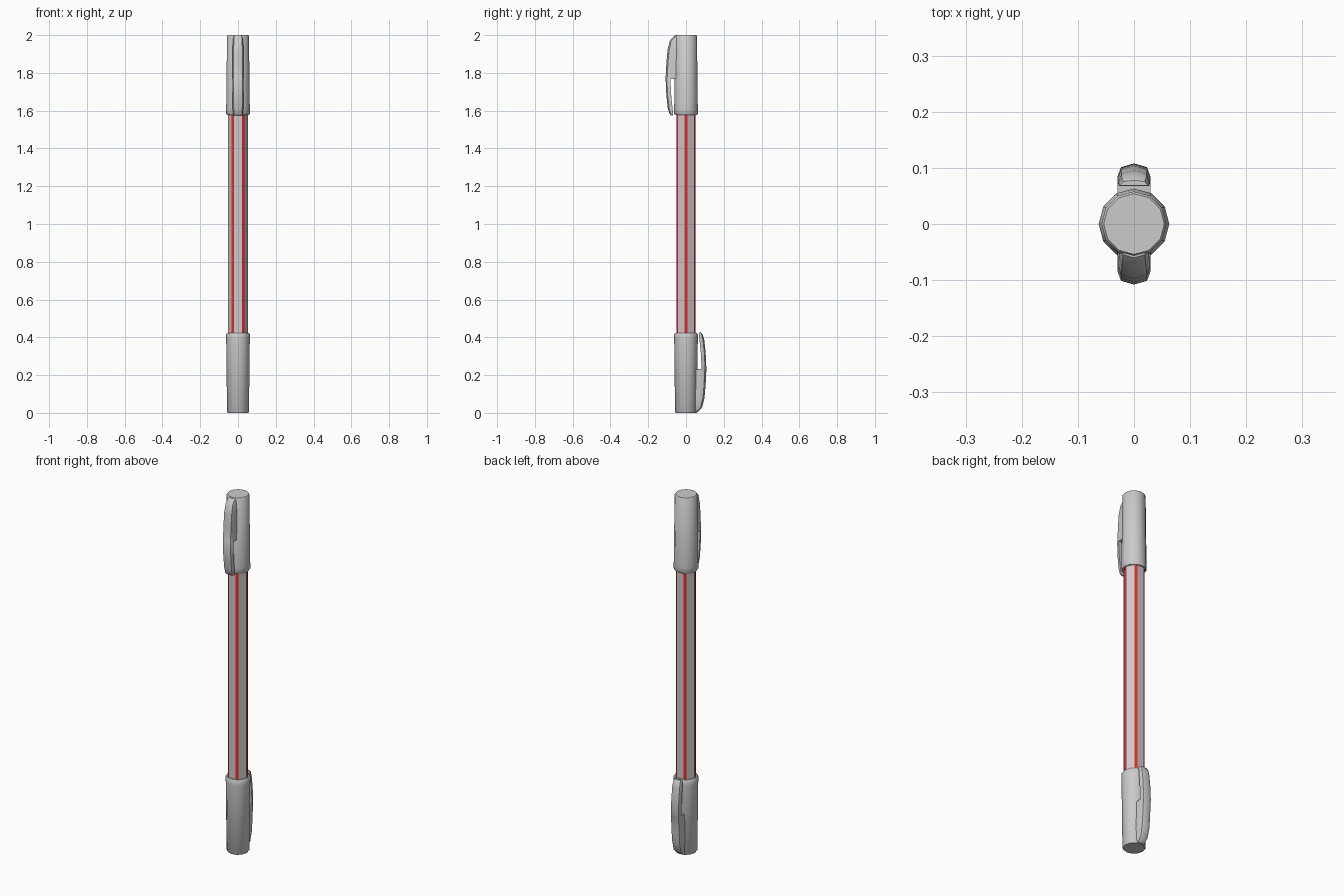
import bpy, bmesh
from math import sin, cos, radians, pi

if "Cube" in bpy.data.objects:
    bpy.data.objects.remove(bpy.data.objects["Cube"])


def loft(name, rings):
    """Skin a list of equal-length point rings and close both ends."""
    bm = bmesh.new()
    vs = [[bm.verts.new(p) for p in r] for r in rings]
    n = len(rings[0])
    for a, b in zip(vs, vs[1:]):
        for i in range(n):
            j = (i + 1) % n
            bm.faces.new((a[i], a[j], b[j], b[i]))
    bm.faces.new(vs[0])
    bm.faces.new(vs[-1])
    bmesh.ops.recalc_face_normals(bm, faces=bm.faces)
    me = bpy.data.meshes.new(name)
    bm.to_mesh(me)
    bm.free()
    ob = bpy.data.objects.new(name, me)
    bpy.context.collection.objects.link(ob)
    return ob


def smooth(ob, angle):
    bpy.ops.object.select_all(action='DESELECT')
    ob.select_set(True)
    bpy.context.view_layer.objects.active = ob
    bpy.ops.object.shade_smooth_by_angle(angle=radians(angle))


def flip(p):
    """Half turn about the pen's middle, for the lower cap."""
    return (p[0], -p[1], 2.0 - p[2])


# hexagonal barrel with narrow red corner strips
angles = [radians(60 * k + d) for k in range(6) for d in (-8, 8)]
barrel = loft("barrel", [[(0.054 * cos(a), 0.054 * sin(a), z) for a in angles]
                         for z in (0.38, 1.62)])
for name, colour in (("barrel_grey", (0.6, 0.6, 0.6, 1)), ("stripe_red", (0.85, 0.02, 0.02, 1))):
    m = bpy.data.materials.new(name)
    m.diffuse_color = colour
    m.use_nodes = True
    m.node_tree.nodes["Principled BSDF"].inputs["Base Color"].default_value = m.diffuse_color
    barrel.data.materials.append(m)
for i in range(12):
    barrel.data.polygons[i].material_index = 1 - i % 2

# cap: twelve-sided tapered sleeve, (radius, height)
cap_profile = [(0.059, 1.578), (0.063, 1.583), (0.0625, 1.61), (0.058, 1.995), (0.054, 2.0)]
cap = [[(r * cos(i * pi / 6), r * sin(i * pi / 6), z) for i in range(12)]
       for r, z in cap_profile]

# clip: (height, outer y, inner y, half width)
clip_profile = [(1.997, -0.060, -0.04, 0.024), (1.97, -0.086, -0.04, 0.027),
                (1.92, -0.098, -0.04, 0.029), (1.85, -0.104, -0.04, 0.029),
                (1.77, -0.108, -0.04, 0.029), (1.768, -0.108, -0.083, 0.029),
                (1.68, -0.104, -0.078, 0.029), (1.61, -0.096, -0.071, 0.028),
                (1.585, -0.088, -0.068, 0.027), (1.574, -0.078, -0.069, 0.024)]


def clip_ring(z, yo, yi, w):
    d = min(0.028, abs(yo - yi) * 0.9)
    return [(-w, yi, z), (-w, yo + d, z), (-0.8 * w, yo + 0.3 * d, z), (0, yo, z),
            (0.8 * w, yo + 0.3 * d, z), (w, yo + d, z), (w, yi, z)]


clip = [clip_ring(*s) for s in clip_profile]

for side, f in (("top", lambda p: p), ("bottom", flip)):
    smooth(loft(side + "_cap", [[f(p) for p in r] for r in cap]), 40)
    smooth(loft(side + "_clip", [[f(p) for p in r] for r in clip]), 45)
